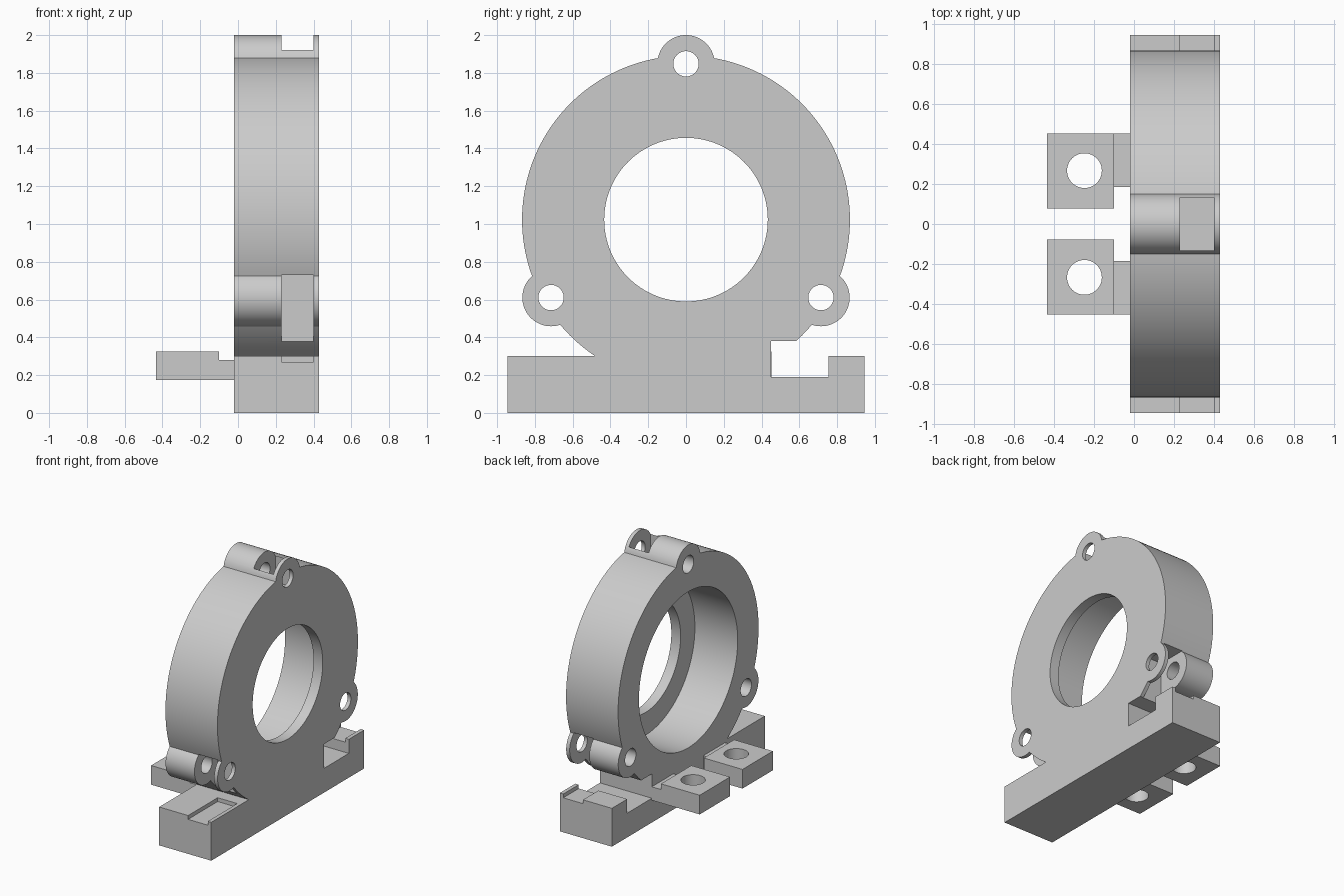
import bpy
import math
from mathutils import Matrix

cube = bpy.data.objects.get("Cube")
if cube:
    bpy.data.objects.remove(cube, do_unlink=True)

grey = bpy.data.materials.new("plain_grey")
grey.use_nodes = True
grey.diffuse_color = (0.6, 0.6, 0.6, 1)
grey.node_tree.nodes["Principled BSDF"].inputs["Base Color"].default_value = (0.6, 0.6, 0.6, 1)

BACK, FRONT = -0.02, 0.43      # plate thickness along x
AXIS_Z = 1.023                 # height of the ring axis
LUG_RADIUS = 0.825             # distance of the screw lugs from the axis


def box(name, x, y, z):
    """Box from (min, max) ranges."""
    bpy.ops.mesh.primitive_cube_add(size=1)
    ob = bpy.context.object
    ob.name = name
    spans = [(a + b) / 2 for a, b in (x, y, z)], [b - a for a, b in (x, y, z)]
    ob.data.transform(Matrix.LocRotScale(spans[0], None, spans[1]))
    ob.data.materials.append(grey)
    return ob


def cylinder(name, radius, x, y, z, sides=64):
    """Cylinder along x between a (min, max) range."""
    bpy.ops.mesh.primitive_cylinder_add(vertices=sides, radius=radius, depth=x[1] - x[0])
    ob = bpy.context.object
    ob.name = name
    ob.data.transform(Matrix.Translation(((x[0] + x[1]) / 2, y, z)) @ Matrix.Rotation(math.pi / 2, 4, 'Y'))
    ob.data.materials.append(grey)
    return ob


def combine(target, other, operation):
    """Apply a boolean and discard the second object."""
    mod = target.modifiers.new("combine", 'BOOLEAN')
    mod.operation = operation
    mod.solver = 'EXACT'
    mod.object = other
    bpy.context.view_layer.objects.active = target
    bpy.ops.object.modifier_apply(modifier=mod.name)
    bpy.data.objects.remove(other, do_unlink=True)


def finish(ob):
    bpy.ops.object.select_all(action='DESELECT')
    ob.select_set(True)
    bpy.context.view_layer.objects.active = ob
    bpy.ops.object.shade_smooth_by_angle(angle=math.radians(30))


thickness = (BACK, FRONT)
through = (-0.2, 0.6)

# Ring housing with foot and three screw lugs
housing = cylinder("ring_housing", 0.868, thickness, 0, AXIS_Z, 160)
combine(housing, box("below_foot", through, (-1, 1), (-0.5, 0.2)), 'DIFFERENCE')
combine(housing, box("foot", thickness, (-0.945, 0.945), (0, 0.30)), 'UNION')

lugs = []
for degrees in (90, 210, 330):
    a = math.radians(degrees)
    lugs.append((LUG_RADIUS * math.cos(a), AXIS_Z + LUG_RADIUS * math.sin(a)))
for y, z in lugs:
    combine(housing, cylinder("lug", 0.152, thickness, y, z), 'UNION')

# Central opening with a wider bore from the rear
combine(housing, cylinder("opening", 0.433, through, 0, AXIS_Z, 128), 'DIFFERENCE')
combine(housing, cylinder("bore", 0.61, (-0.2, 0.35), 0, AXIS_Z, 128), 'DIFFERENCE')

# Nut slots behind the front face of each lug
slot = (0.23, 0.40)
combine(housing, box("top_slot", slot, (-0.133, 0.133), (1.715, 2.2)), 'DIFFERENCE')
for side in (-1, 1):
    reach = sorted((side * 0.58, side * 1.2))
    combine(housing, box("side_slot", slot, reach, (0.27, 0.73)), 'DIFFERENCE')

# Screw holes
for y, z in lugs:
    combine(housing, cylinder("screw_hole", 0.067, through, y, z, 48), 'DIFFERENCE')

# Channel across one end of the foot
combine(housing, box("channel", through, (0.45, 0.755), (0.19, 0.38)), 'DIFFERENCE')
finish(housing)

# Rear mounting tabs, each with a low neck and a vertical hole
for side, name in ((1, "left"), (-1, "right")):
    def span(a, b):
        return sorted((side * a, side * b))
    tab = box("mounting_tab_" + name, (-0.435, -0.10), span(0.077, 0.452), (0.175, 0.325))
    hole = cylinder("tab_hole", 0.087, (-0.5, 0.5), 0, 0, 48)
    hole.data.transform(Matrix.Translation((-0.248, side * 0.267, 0.25)) @ Matrix.Rotation(math.pi / 2, 4, 'Y'))
    combine(tab, hole, 'DIFFERENCE')
    finish(tab)
    box("tab_neck_" + name, (-0.10, BACK), span(0.185, 0.452), (0.175, 0.28))
